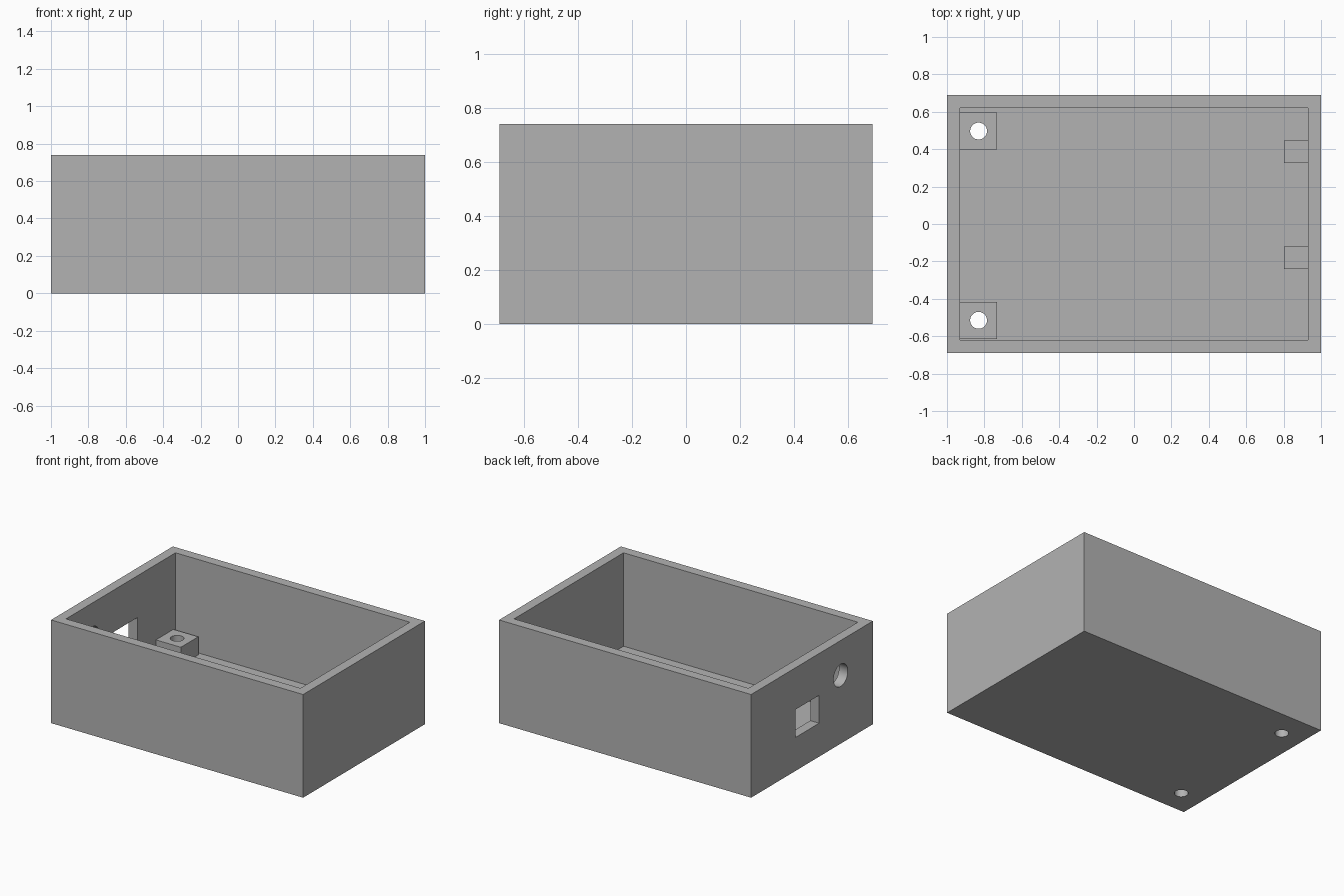
import bpy
import math

old = bpy.data.objects.get("Cube")
if old:
    bpy.data.objects.remove(old, do_unlink=True)

# Overall sizes
HALF_X, HALF_Y, HEIGHT = 1.0, 0.69, 0.74
WALL = 0.07
SUPPORT_TOP = 0.2

grey = bpy.data.materials.new("plain_grey")
grey.use_nodes = True
grey.diffuse_color = (0.45, 0.45, 0.45, 1)
grey.node_tree.nodes["Principled BSDF"].inputs["Base Color"].default_value = (0.45, 0.45, 0.45, 1)


def box(name, x, y, z):
    """Box spanning the given (low, high) ranges."""
    spans = (x, y, z)
    bpy.ops.mesh.primitive_cube_add(size=1, location=[(a + b) / 2 for a, b in spans])
    ob = bpy.context.object
    ob.name = name
    ob.scale = [b - a for a, b in spans]
    bpy.ops.object.transform_apply(location=False, rotation=False, scale=True)
    ob.data.materials.append(grey)
    return ob


def rod(name, radius, depth, location, rotation=(0, 0, 0)):
    bpy.ops.mesh.primitive_cylinder_add(vertices=48, radius=radius, depth=depth,
                                        location=location, rotation=rotation)
    ob = bpy.context.object
    ob.name = name
    ob.data.materials.append(grey)
    return ob


def cut(target, *cutters):
    """Subtract each cutter from the target and discard the cutter."""
    bpy.context.view_layer.objects.active = target
    for cutter in cutters:
        cutter.hide_render = True
        mod = target.modifiers.new("cut", 'BOOLEAN')
        mod.operation = 'DIFFERENCE'
        mod.solver = 'EXACT'
        mod.object = cutter
        bpy.ops.object.modifier_apply(modifier=mod.name)
        bpy.data.objects.remove(cutter, do_unlink=True)


def smooth_round_holes(ob):
    bpy.ops.object.select_all(action='DESELECT')
    ob.select_set(True)
    bpy.context.view_layer.objects.active = ob
    bpy.ops.object.shade_smooth_by_angle(angle=math.radians(30))


# Open-topped case with a cavity
inner_x, inner_y = HALF_X - WALL, HALF_Y - WALL
case = box("case_shell", (-HALF_X, HALF_X), (-HALF_Y, HALF_Y), (0, HEIGHT))
cut(case, box("cavity", (-inner_x, inner_x), (-inner_y, inner_y), (WALL, HEIGHT + 0.2)))

# Square socket opening and round cable hole in the end wall
cut(case,
    box("socket_cutter", (-1.1, -0.85), (-0.08, 0.19), (0.24, 0.44)),
    rod("cable_cutter", 0.08, 0.25, (-0.97, -0.325, 0.49), (0, math.pi / 2, 0)))

# Drilled mounting posts, with the screw holes running through the floor
for side, y in (("back", 0.497), ("front", -0.515)):
    post = box(side + "_mounting_post", (-inner_x, -0.732), (y - 0.099, y + 0.099),
               (WALL, SUPPORT_TOP))
    for part in (post, case):
        cut(part, rod("screw_cutter", 0.045, 1, (-0.831, y, 0)))
    smooth_round_holes(post)
smooth_round_holes(case)

# Small support tabs against the opposite wall
for side, y in (("back", 0.387), ("front", -0.18)):
    box(side + "_support_tab", (0.802, inner_x), (y - 0.06, y + 0.06), (WALL, SUPPORT_TOP))
